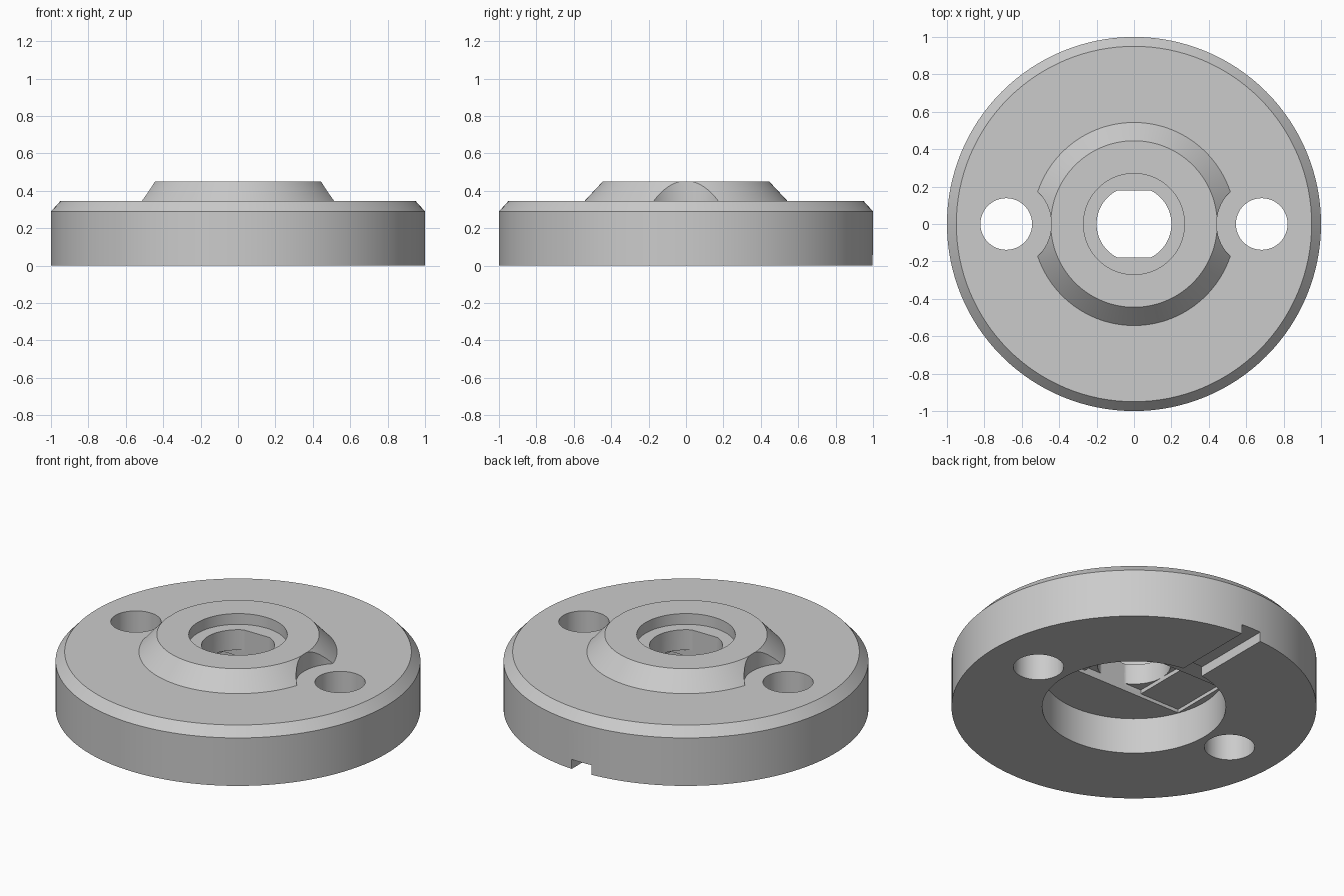
import bpy
import bmesh
from math import cos, sin, pi

SEGMENTS = 128

default = bpy.data.objects.get("Cube")
if default:
    bpy.data.objects.remove(default, do_unlink=True)

# Plain grey metal
grey = bpy.data.materials.new("plain grey")
grey.use_nodes = True
colour = (0.6, 0.6, 0.6, 1)
grey.diffuse_color = colour
grey.node_tree.nodes["Principled BSDF"].inputs["Base Color"].default_value = colour


def add_object(name, bm):
    bmesh.ops.recalc_face_normals(bm, faces=bm.faces)
    mesh = bpy.data.meshes.new(name)
    bm.to_mesh(mesh)
    bm.free()
    mesh.materials.append(grey)
    obj = bpy.data.objects.new(name, mesh)
    bpy.context.collection.objects.link(obj)
    return obj


def lathe(name, profile):
    """Closed solid turned around z; the profile starts and ends on the axis."""
    bm = bmesh.new()
    verts = [bm.verts.new((r, 0, z)) for r, z in profile]
    edges = [bm.edges.new(pair) for pair in zip(verts, verts[1:])]
    bmesh.ops.spin(bm, geom=verts + edges, cent=(0, 0, 0), axis=(0, 0, 1),
                   angle=2 * pi, steps=SEGMENTS, use_merge=True)
    bmesh.ops.remove_doubles(bm, verts=bm.verts, dist=1e-5)
    return add_object(name, bm)


def prism(name, outline, low, high):
    """Upright prism over an outline of x, y points."""
    bm = bmesh.new()
    base = bm.faces.new([bm.verts.new((x, y, low)) for x, y in outline])
    top = bmesh.ops.extrude_face_region(bm, geom=[base])["geom"]
    bmesh.ops.translate(bm, vec=(0, 0, high - low),
                        verts=[v for v in top if isinstance(v, bmesh.types.BMVert)])
    return add_object(name, bm)


def circle(x, radius, flat=None, count=SEGMENTS):
    """Circle centred at x on the x axis, with optional flats at y = +-flat."""
    flat = flat or radius
    points = []
    for i in range(count):
        a = 2 * pi * i / count
        points.append((x + radius * cos(a), max(-flat, min(flat, radius * sin(a)))))
    return points


def box(x0, x1, y0, y1):
    return [(x0, y0), (x1, y0), (x1, y1), (x0, y1)]


def cut(target, cutter):
    cutter.hide_render = True
    mod = target.modifiers.new("cut", "BOOLEAN")
    mod.operation = "DIFFERENCE"
    mod.solver = "EXACT"
    mod.object = cutter
    bpy.context.view_layer.objects.active = target
    bpy.ops.object.modifier_apply(modifier=mod.name)
    bpy.data.objects.remove(cutter, do_unlink=True)


# Turned disc with hub, top counterbore and underside recess
flange = lathe("flange_disc", [
    (0, 0.217), (0.503, 0.217), (0.503, 0), (1, 0), (1, 0.29), (0.95, 0.345),
    (0.543, 0.345), (0.445, 0.45), (0.27, 0.45), (0.27, 0.385), (0, 0.385)])

# Pin holes and the scoops they leave in the hub
for side in (-1, 1):
    cut(flange, prism("scoop_cutter", circle(side * 0.683, 0.241), 0.345, 0.6))
    cut(flange, prism("pin_hole_cutter", circle(side * 0.683, 0.138, count=64), -0.1, 0.6))

# Shallow steps in the recess floor
cut(flange, prism("cross_slot_cutter", box(-0.466, 0.466, -0.18, 0.18), 0.1, 0.238))
cut(flange, prism("centre_pocket_cutter", box(-0.2, 0.2, -0.18, 0.18), 0.1, 0.262))

# Centre bore with two flats
cut(flange, prism("bore_cutter", circle(0, 0.2, flat=0.18), 0.1, 0.6))

# Key slot from the recess to the back rim
cut(flange, prism("key_slot_cutter", box(-0.066, 0.066, 0.3, 1.1), -0.1, 0.058))

# Smooth round walls, keep machined edges crisp
bpy.ops.object.select_all(action="DESELECT")
flange.select_set(True)
bpy.context.view_layer.objects.active = flange
bpy.ops.object.shade_smooth_by_angle(angle=pi / 6)
